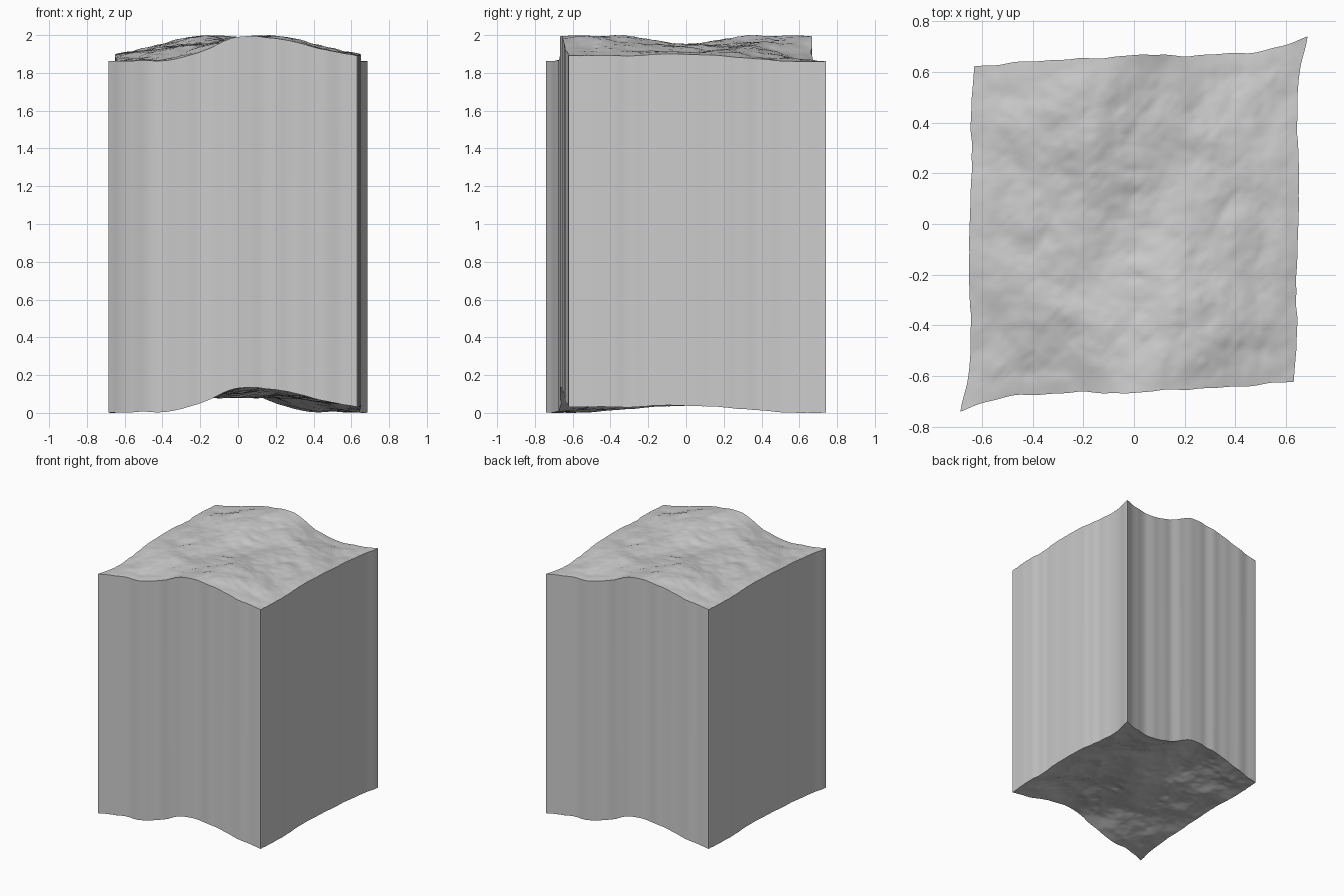
import bpy, bmesh, math
from mathutils import Vector, noise

if "Cube" in bpy.data.objects:
    bpy.data.objects.remove(bpy.data.objects["Cube"])

N = 96            # grid cells per side
THICK = 1.86      # vertical extrusion

# Coarse relief (hundredths) for the front half; the back half is its 180 degree rotation
HALF = [
    [1.5, 1.8, 2.0, 6.0, 12.0, 12.5, 10.3, 6.5, 4.0],
    [1.5, 3.0, 5.0, 9.0, 11.5, 13.5, 11.0, 7.0, 4.0],
    [2.5, 5.0, 8.0, 9.5, 10.5, 13.0, 11.0, 7.0, 4.0],
    [3.5, 6.0, 8.0, 8.0, 9.5, 11.0, 9.0, 6.5, 4.5],
    [4.5, 6.5, 8.0, 8.5, 8.0, 8.5, 8.0, 6.5, 4.5],
]
RELIEF = HALF + [row[::-1] for row in HALF[3::-1]]
# Outline of the front edge (y) and the right edge (x)
FRONT = [-.74, -.685, -.672, -.664, -.668, -.655, -.648, -.637, -.62]
RIGHT = [.63, .643, .64, .645, .65, .65, .645, .65, .685]


def spline(vals, t):
    """Catmull-Rom through evenly spaced values, t in 0..1"""
    s = t * (len(vals) - 1)
    i = min(int(s), len(vals) - 2)
    f = s - i
    b, c = vals[i], vals[i + 1]
    a = vals[i - 1] if i > 0 else 2 * b - c
    d = vals[i + 2] if i + 2 < len(vals) else 2 * c - b
    return b + .5 * f * (c - a + f * (2 * a - 5 * b + 4 * c - d + f * (3 * (b - c) + d - a)))


def rough(x, y):
    """Lumpy rock detail, symmetric under half a turn"""
    total = 0
    for k in (1, -1):
        p = Vector((k * x + 3.3, k * y + 7.1, 0.4))
        amp, freq = .013, 4.0
        for _ in range(4):
            total += amp * (abs(noise.noise(p * freq)) - .25)
            amp, freq = amp * .5, freq * 2.1
    return total


def surface_point(i, j):
    s, t = i / N, j / N
    x = (1 - s) * -spline(RIGHT, 1 - t) + s * spline(RIGHT, t)
    y = (1 - t) * spline(FRONT, s) - t * spline(FRONT, 1 - s)
    z = spline([spline(row, s) for row in RELIEF], t) / 100
    inside = min(1, 10 * min(s, t, 1 - s, 1 - t))
    wob = .004 * (1 - inside)
    x += wob * (noise.noise(Vector((0, y * 12, 1))) - noise.noise(Vector((0, -y * 12, 1))))
    y += wob * (noise.noise(Vector((x * 12, 0, 5))) - noise.noise(Vector((-x * 12, 0, 5))))
    return x, y, z + rough(x, y) * (.35 + .65 * inside)


# Rock slab: relief on top, straight walls, the same relief underneath
pts = [[surface_point(i, j) for i in range(N + 1)] for j in range(N + 1)]
low = min(p[2] for row in pts for p in row)
high = max(p[2] for row in pts for p in row)
scale = (2 - THICK) / (high - low)

bm = bmesh.new()
bot, top = [[[bm.verts.new((x, y, (z - low) * scale + h)) for x, y, z in row]
             for row in pts] for h in (0, THICK)]
for j in range(N):
    for i in range(N):
        for g, flip in ((top, 1), (bot, -1)):
            quad = [g[j][i], g[j][i + 1], g[j + 1][i + 1], g[j + 1][i]]
            bm.faces.new(quad[::flip])
rim = ([(0, i) for i in range(N)] + [(j, N) for j in range(N)]
       + [(N, i) for i in range(N, 0, -1)] + [(j, 0) for j in range(N, 0, -1)])
for (a, b), (c, d) in zip(rim, rim[1:] + rim[:1]):
    bm.faces.new((bot[a][b], bot[c][d], top[c][d], top[a][b]))

mesh = bpy.data.meshes.new("terrain_block")
bm.to_mesh(mesh)
bm.free()
block = bpy.data.objects.new("terrain_block", mesh)
bpy.context.collection.objects.link(block)
bpy.context.view_layer.objects.active = block
block.select_set(True)
bpy.ops.object.shade_smooth_by_angle(angle=math.radians(30))
